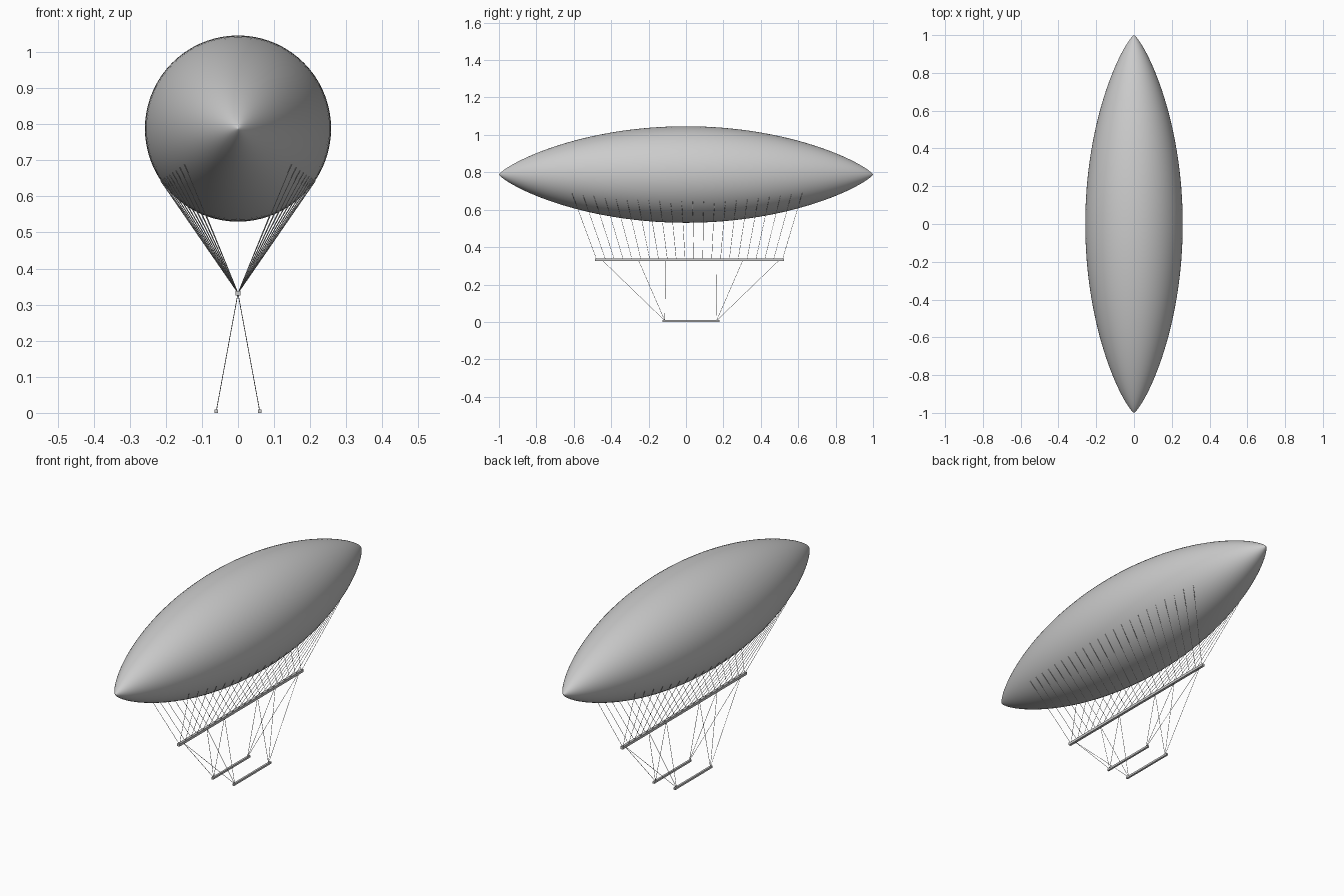
import bpy, bmesh, math
from mathutils import Vector

if "Cube" in bpy.data.objects:
    bpy.data.objects.remove(bpy.data.objects["Cube"])

CZ, R = 0.788, 0.258          # envelope axis height and largest radius
KEEL_Z, MID = 0.332, 0.025    # keel height, middle of the rigging in y

grey = bpy.data.materials.new("plain grey")
grey.diffuse_color = (0.6, 0.6, 0.6, 1)
grey.use_nodes = True
grey.node_tree.nodes["Principled BSDF"].inputs["Base Color"].default_value = grey.diffuse_color


def hull_radius(y):
    return R * max(0.0, 1 - y * y) ** 0.8


def finish(name, bm):
    bmesh.ops.recalc_face_normals(bm, faces=bm.faces)
    me = bpy.data.meshes.new(name)
    bm.to_mesh(me)
    bm.free()
    ob = bpy.data.objects.new(name, me)
    bpy.context.collection.objects.link(ob)
    me.materials.append(grey)
    for p in me.polygons:
        p.use_smooth = len(p.vertices) == 3 or name == "envelope"
    return ob


def box(name, x, z, y0, y1, w):
    bm = bmesh.new()
    bmesh.ops.create_cube(bm, size=1)
    for v in bm.verts:
        v.co = Vector((x + v.co.x * w, (y0 + y1) / 2 + v.co.y * (y1 - y0), z + v.co.z * w))
    return finish(name, bm)


def ropes(name, pairs, r=0.001, sides=6):
    bm = bmesh.new()
    for a, b in pairs:
        a, b = Vector(a), Vector(b)
        q = (b - a).to_track_quat('Z', 'Y')
        ends = []
        for p in (a, b):
            ends.append([bm.verts.new(p + q @ Vector((r * math.cos(t), r * math.sin(t), 0)))
                         for t in (2 * math.pi * k / sides for k in range(sides))])
        for k in range(sides):
            j = (k + 1) % sides
            bm.faces.new((ends[0][k], ends[0][j], ends[1][j], ends[1][k]))
        bm.faces.new(ends[0][::-1])
        bm.faces.new(ends[1])
    return finish(name, bm)


# Spindle-shaped gas envelope, lathed around the y axis
bm = bmesh.new()
N, S = 64, 72
rings = []
for i in range(1, N):
    y = -math.cos(math.pi * i / N)
    r = hull_radius(y)
    rings.append([bm.verts.new((r * math.cos(2 * math.pi * k / S), y,
                                CZ + r * math.sin(2 * math.pi * k / S))) for k in range(S)])
for a, b in zip(rings, rings[1:]):
    for k in range(S):
        j = (k + 1) % S
        bm.faces.new((a[k], a[j], b[j], b[k]))
for y, ring in ((-1, rings[0]), (1, rings[-1])):
    tip = bm.verts.new((0, y, CZ))
    for k in range(S):
        bm.faces.new((tip, ring[k], ring[(k + 1) % S]))
finish("envelope", bm)

# Long keel beam and the two short lower rails
box("keel_beam", 0, KEEL_Z, -0.487, 0.525, 0.013)
for side, s in (("left", -1), ("right", 1)):
    box(side + "_lower_rail", s * 0.06, 0.005, -0.125, 0.18, 0.01)

    # Fan of suspension ropes from envelope to keel
    n, ang, pairs = 22, math.radians(34), []
    for i in range(n):
        t = i / (n - 1)
        yt, yb = -0.61 + 1.232 * t, -0.477 + 0.992 * t
        r = hull_radius(yt) + 0.001
        pairs.append(((s * r * math.cos(ang), yt, CZ - r * math.sin(ang)), (0, yb, KEEL_Z)))
    ropes(side + "_suspension_ropes", pairs)

    # Ropes from keel down to the lower rail ends
    pairs = []
    for e in (-1, 1):
        foot = (s * 0.06, MID + e * 0.138, 0.006)
        for d in (0.135, 0.28, 0.475):
            pairs.append(((0, MID + e * d, KEEL_Z), foot))
    ropes(side + "_rail_ropes", pairs)
